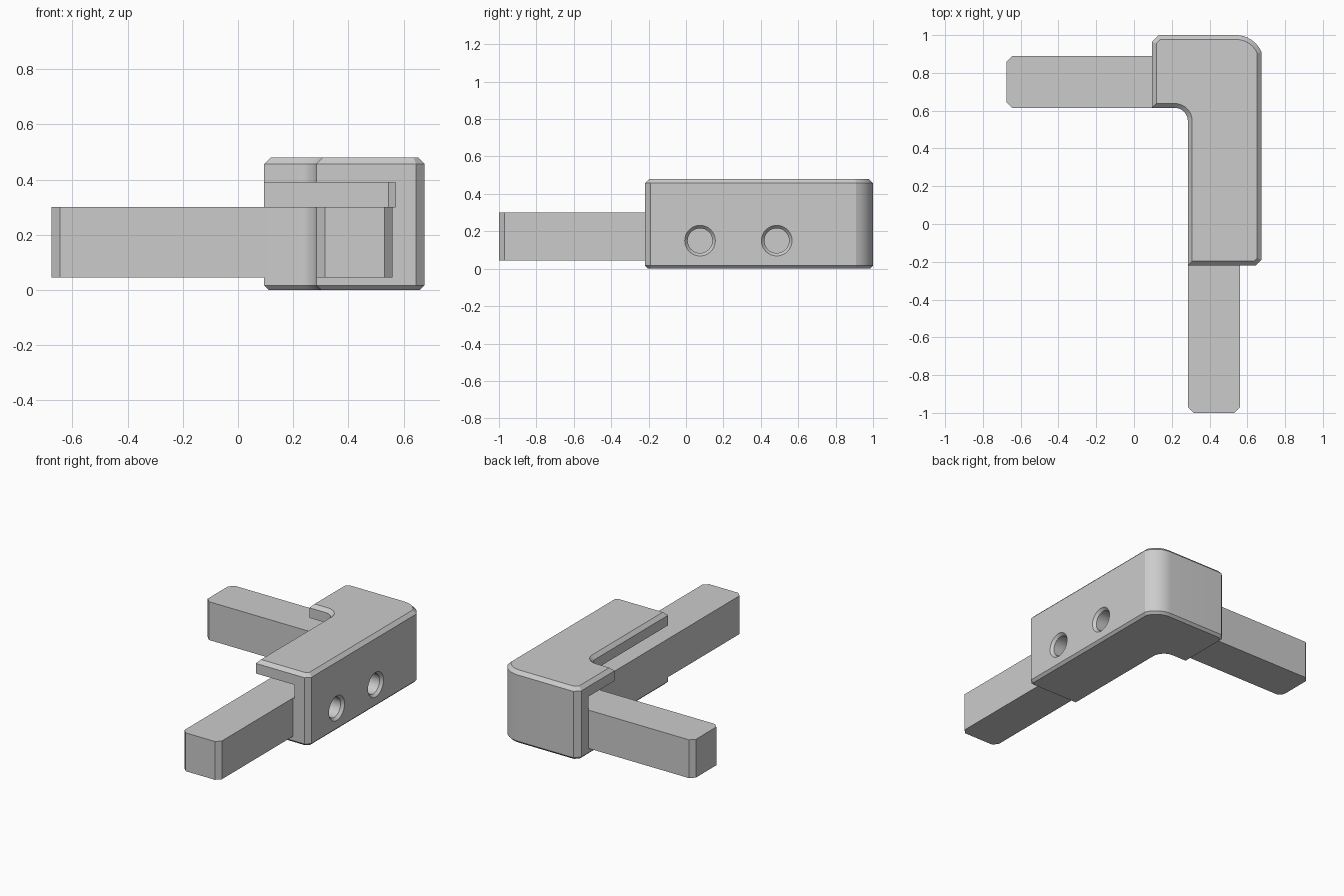
import bpy, bmesh
from math import sin, cos, radians, pi
from mathutils import Vector, Matrix

if "Cube" in bpy.data.objects:
    bpy.data.objects.remove(bpy.data.objects["Cube"], do_unlink=True)

# One grey material for everything
grey = bpy.data.materials.new("plain_grey")
grey.use_nodes = True
tone = (0.6, 0.6, 0.6, 1)
grey.diffuse_color = tone
grey.node_tree.nodes["Principled BSDF"].inputs["Base Color"].default_value = tone


def finish(name, bm):
    bmesh.ops.recalc_face_normals(bm, faces=bm.faces[:])
    mesh = bpy.data.meshes.new(name)
    bm.to_mesh(mesh)
    bm.free()
    obj = bpy.data.objects.new(name, mesh)
    bpy.context.collection.objects.link(obj)
    mesh.materials.append(grey)
    return obj


def arc(cx, cy, r, start, end, steps):
    angles = [radians(start + (end - start) * i / steps) for i in range(steps + 1)]
    return [(cx + r * cos(a), cy + r * sin(a)) for a in angles]


def prism(outline, low, high):
    bm = bmesh.new()
    base = bm.faces.new([bm.verts.new((x, y, low)) for x, y in outline])
    res = bmesh.ops.extrude_face_region(bm, geom=[base], use_keep_orig=True)
    top = [v for v in res["geom"] if isinstance(v, bmesh.types.BMVert)]
    bmesh.ops.translate(bm, verts=top, vec=(0, 0, high - low))
    bmesh.ops.recalc_face_normals(bm, faces=bm.faces[:])
    return bm


def bevel_rim(bm, height, width):
    rim = [e for e in bm.edges if all(abs(v.co.z - height) < 0.001 for v in e.verts)]
    bmesh.ops.bevel(bm, geom=rim, offset=width, segments=1, affect="EDGES")


def select_only(obj):
    bpy.ops.object.select_all(action="DESELECT")
    obj.select_set(True)
    bpy.context.view_layer.objects.active = obj


# L-shaped corner body: chamfered ends, rounded outer and inner corners
outline = [(0.285, -0.22), (0.645, -0.22), (0.675, -0.19)]
outline += arc(0.54, 0.854, 0.146, 22.5, 90, 8)
outline += [(0.13, 1.0), (0.095, 0.965), (0.095, 0.615)]
outline += arc(0.215, 0.545, 0.07, 90, 0, 8)
bm = prism(outline, 0, 0.48)
bevel_rim(bm, 0.48, 0.023)
bevel_rim(bm, 0, 0.016)
body = finish("corner_body", bm)

# Slot open along the inner side of both legs
slot = [(0, -0.3), (0.57, -0.3), (0.57, 0.865), (0.545, 0.89), (0, 0.89)]
cutters = [finish("slot_cutter", prism(slot, 0.30, 0.39))]

# Two countersunk screw holes in the outer side
profile = [(0.56, 0.066), (0.657, 0.066), (0.675, 0.082), (0.70, 0.082)]
for y in (0.075, 0.485):
    bm = bmesh.new()
    n = 32
    rings = [[bm.verts.new((x, y + r * cos(2 * pi * i / n), 0.15 + r * sin(2 * pi * i / n)))
              for i in range(n)] for x, r in profile]
    for a, b in zip(rings, rings[1:]):
        for i in range(n):
            j = (i + 1) % n
            bm.faces.new((a[i], a[j], b[j], b[i]))
    bm.faces.new(rings[0])
    bm.faces.new(rings[-1])
    cutters.append(finish("screw_hole_cutter", bm))

select_only(body)
for cutter in cutters:
    cutter.hide_render = True
    mod = body.modifiers.new("cut", "BOOLEAN")
    mod.operation = "DIFFERENCE"
    mod.solver = "EXACT"
    mod.object = cutter
    bpy.ops.object.modifier_apply(modifier=mod.name)
for cutter in cutters:
    bpy.data.objects.remove(cutter, do_unlink=True)
bpy.ops.object.shade_smooth_by_angle(angle=radians(18))

# Two square bars with chamfered free ends
c = 0.03
front = [(0.285, -0.22), (0.285, c - 1), (0.285 + c, -1),
         (0.56 - c, -1), (0.56, c - 1), (0.56, -0.22)]
side = [(0.095, 0.615), (c - 0.675, 0.615), (-0.675, 0.615 + c),
        (-0.675, 0.89 - c), (c - 0.675, 0.89), (0.095, 0.89)]
finish("front_bar", prism(front, 0.045, 0.30))
finish("side_bar", prism(side, 0.045, 0.30))
